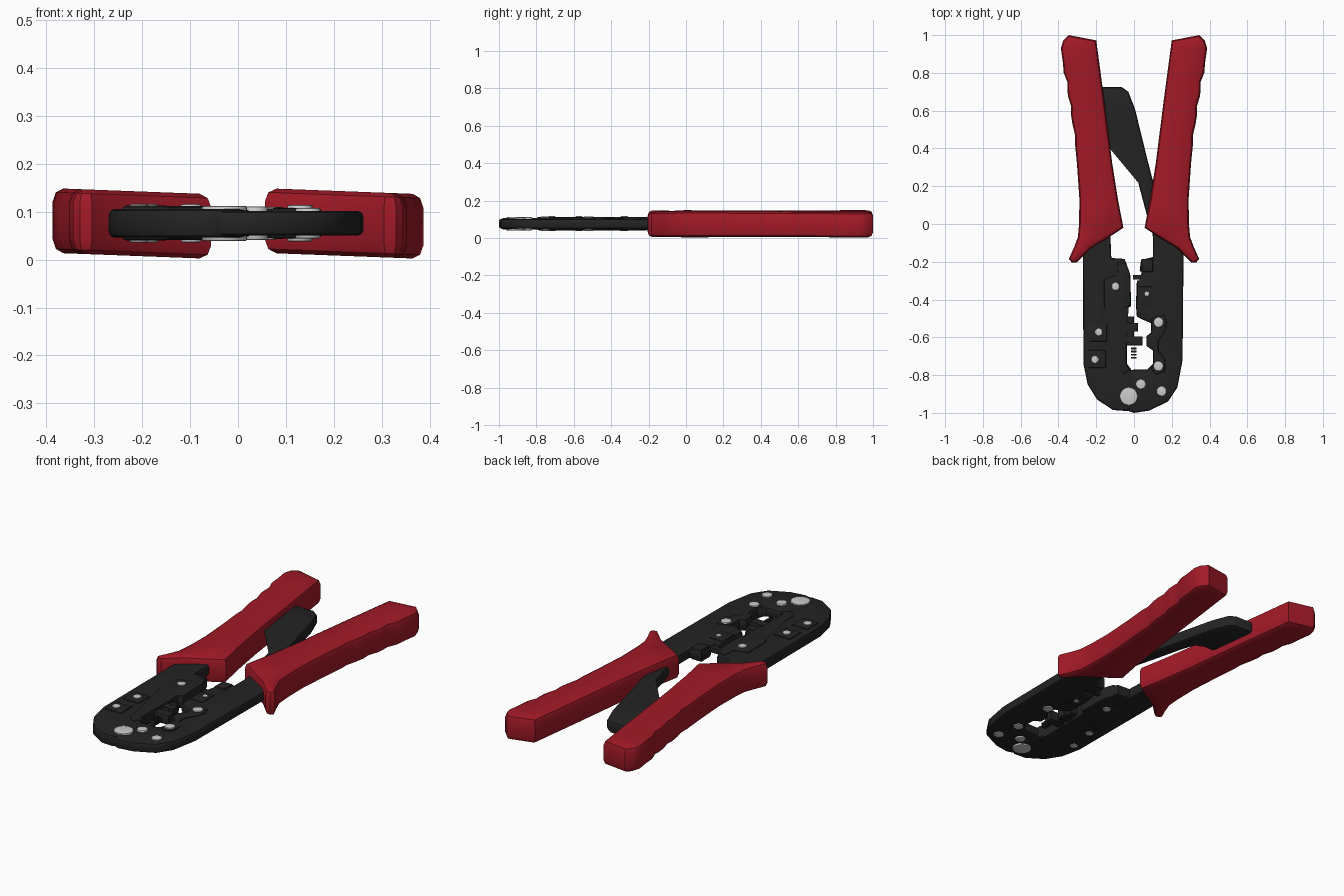
import bpy, bmesh, math
from mathutils import Vector


def material(name, col):
    m = bpy.data.materials.new(name)
    m.diffuse_color = (*col, 1)
    return m


RED = material("red_grip", (0.36, 0.01, 0.02))
BLACK = material("black_steel", (0.017, 0.017, 0.018))


def inset(pts, d):
    # mitred inward offset of a counter-clockwise outline
    out = []
    for i, p in enumerate(pts):
        a = (p - pts[i - 1]).normalized()
        b = (pts[(i + 1) % len(pts)] - p).normalized()
        n1, n2 = Vector((-a.y, a.x)), Vector((-b.y, b.x))
        out.append(p + (n1 + n2) * (d / max(1 + n1.dot(n2), 0.5)))
    return out


def finish(bm, name, mat, angle=35):
    bmesh.ops.recalc_face_normals(bm, faces=bm.faces)
    me = bpy.data.meshes.new(name)
    bm.to_mesh(me)
    bm.free()
    me.shade_smooth()
    me.set_sharp_from_angle(angle=math.radians(angle))
    ob = bpy.data.objects.new(name, me)
    bpy.context.collection.objects.link(ob)
    if mat:
        me.materials.append(mat)
    return ob


def plate(name, pts, z0, z1, r=0.01, rz=None, mat=BLACK, shear=0, cx=0):
    # outline extruded from z0 to z1 with rounded rims
    rz = rz or r
    pts = [Vector(p) for p in pts]
    area = sum(pts[i - 1].cross(p) for i, p in enumerate(pts))
    if area < 0:
        pts.reverse()
    steps = [(1, 0), (0.3, 0.3), (0, 1)]
    prof = [(r * i, z0 + rz * h) for i, h in steps]
    prof += [(r * i, z1 - rz * h) for i, h in reversed(steps)]
    bm = bmesh.new()
    rings = [[bm.verts.new((p.x, p.y, z - shear * (p.x - cx))) for p in inset(pts, d)]
             for d, z in prof]
    n = len(pts)
    for lo, hi in zip(rings, rings[1:]):
        for i in range(n):
            j = (i + 1) % n
            bm.faces.new((lo[i], lo[j], hi[j], hi[i]))
    caps = [bm.faces.new(rings[0][::-1]), bm.faces.new(rings[-1])]
    bmesh.ops.triangulate(bm, faces=caps)
    return finish(bm, name, mat)


def block(name, x0, x1, y0, y1, z0, z1, r=0.005):
    return plate(name, [(x0, y0), (x1, y0), (x1, y1), (x0, y1)], z0, z1, r)


# Red grips: one outline, mirrored, each leaning slightly
grip = [(0.345, 1.0), (0.2, 0.972), (0.19, 0.9), (0.158, 0.66), (0.115, 0.32),
        (0.085, 0.13), (0.056, -0.02), (0.14, -0.075), (0.23, -0.13), (0.305, -0.205),
        (0.33, -0.203), (0.345, -0.185), (0.318, -0.125), (0.297, -0.07), (0.291, 0.0),
        (0.289, 0.13), (0.302, 0.32), (0.312, 0.42), (0.312, 0.47), (0.326, 0.53),
        (0.334, 0.58), (0.332, 0.62), (0.35, 0.68), (0.353, 0.72), (0.352, 0.75),
        (0.372, 0.80), (0.377, 0.86), (0.387, 0.93), (0.375, 0.97)]
for side, s in (("left", -1), ("right", 1)):
    plate(side + "_grip", [(s * x, y) for x, y in grip], 0.008, 0.143,
          0.022, 0.028, RED, 0.038, s * 0.22)

# Ratchet release lever between the grips
plate("ratchet_lever",
      [(-0.2, 0.725), (-0.065, 0.725), (-0.03, 0.70), (0.005, 0.61), (0.07, 0.345),
       (0.105, 0.21), (0.12, 0.06), (0.075, 0.02), (0.03, 0.19), (-0.015, 0.37),
       (-0.04, 0.435), (-0.085, 0.452), (-0.2, 0.455)], 0.045, 0.108, 0.014)

# Left jaw with its tongue around the pivot
plate("left_jaw",
      [(-0.268, 0.02), (-0.11, 0.02), (-0.125, -0.06), (-0.12, -0.18), (-0.05, -0.185),
       (-0.04, -0.21), (-0.02, -0.265), (-0.015, -0.435), (-0.037, -0.445),
       (-0.037, -0.74), (-0.015, -0.77), (-0.015, -0.80), (0.005, -0.85), (0.027, -0.91),
       (0.01, -0.96), (-0.04, -0.99), (-0.11, -0.985), (-0.195, -0.93), (-0.245, -0.85),
       (-0.268, -0.74), (-0.27, -0.2)], 0.046, 0.106, 0.012)

# Right jaw with the rounded nose
plate("right_jaw",
      [(0.26, 0.02), (0.09, 0.02), (0.10, -0.07), (0.10, -0.175), (0.037, -0.19),
       (0.03, -0.25), (0.085, -0.265), (0.085, -0.295), (0.015, -0.30), (0.01, -0.43),
       (0.015, -0.49), (0.055, -0.51), (0.09, -0.525), (0.09, -0.575), (0.065, -0.595),
       (0.065, -0.645), (0.10, -0.67), (0.10, -0.74), (0.07, -0.77), (-0.02, -0.772),
       (-0.06, -0.81), (-0.1, -0.9), (-0.08, -0.975), (0.0, -1.0), (0.08, -0.988),
       (0.18, -0.94), (0.23, -0.865), (0.257, -0.72), (0.262, -0.2)], 0.05, 0.102, 0.012)

# Raised die holders, proud of both faces
plate("left_die_plate",
      [(-0.085, -0.2), (-0.04, -0.21), (-0.02, -0.265), (-0.017, -0.432), (-0.04, -0.445),
       (-0.04, -0.74), (-0.02, -0.77), (-0.06, -0.80), (-0.10, -0.76), (-0.10, -0.52),
       (-0.16, -0.44), (-0.16, -0.29), (-0.09, -0.27)], 0.041, 0.112, 0.01)
plate("right_die_plate",
      [(0.092, -0.5), (0.16, -0.48), (0.175, -0.52), (0.165, -0.57), (0.13, -0.62),
       (0.13, -0.67), (0.165, -0.72), (0.165, -0.78), (0.12, -0.80), (0.09, -0.77),
       (0.102, -0.74), (0.102, -0.67), (0.067, -0.645), (0.067, -0.595), (0.092, -0.575)],
      0.044, 0.108, 0.008)
block("stripper_clamp", 0.04, 0.1, -0.255, -0.185, 0.043, 0.11, 0.008)
block("cutter_holder", 0.017, 0.095, -0.43, -0.33, 0.045, 0.107, 0.008)
for i, (x, y) in enumerate([(-0.19, -0.575), (-0.195, -0.715)]):
    block(f"left_pad_{i + 1}", x - 0.048, x + 0.048, y - 0.048, y + 0.048, 0.04, 0.113, 0.01)

# Crimp teeth and blades reaching across the opening
block("cutter_blade", -0.005, 0.09, -0.295, -0.27, 0.062, 0.09, 0.003)
block("upper_crimp_tooth", -0.06, 0.02, -0.57, -0.525, 0.05, 0.102)
block("lower_crimp_tooth", -0.06, 0.045, -0.642, -0.595, 0.05, 0.102)
block("tooth_bridge", -0.06, 0.0, -0.60, -0.49, 0.056, 0.096)
for i in range(4):
    y = -0.655 - i * 0.016
    block(f"contact_pin_{i + 1}", -0.015, 0.012, y - 0.009, y, 0.062, 0.09, 0.002)


# Rivets through the head
def rivet(name, x, y, r, z0, z1):
    n = 24
    plate(name, [(x + r * math.cos(math.tau * k / n), y + r * math.sin(math.tau * k / n))
                 for k in range(n)], z0, z1, 0.004, 0.003, None)


rivet("pivot_rivet", -0.028, -0.912, 0.047, 0.039, 0.112)
for i, (x, y, r, h) in enumerate([
        (-0.098, -0.33, 0.021, 0.04), (-0.187, -0.572, 0.02, 0.04),
        (-0.207, -0.717, 0.02, 0.04), (0.036, -0.848, 0.026, 0.035),
        (0.146, -0.885, 0.026, 0.032), (0.129, -0.752, 0.026, 0.038),
        (0.13, -0.52, 0.026, 0.038), (0.068, -0.37, 0.013, 0.034)]):
    rivet(f"rivet_{i + 1}", x, y, r, 0.076 - h, 0.076 + h)
